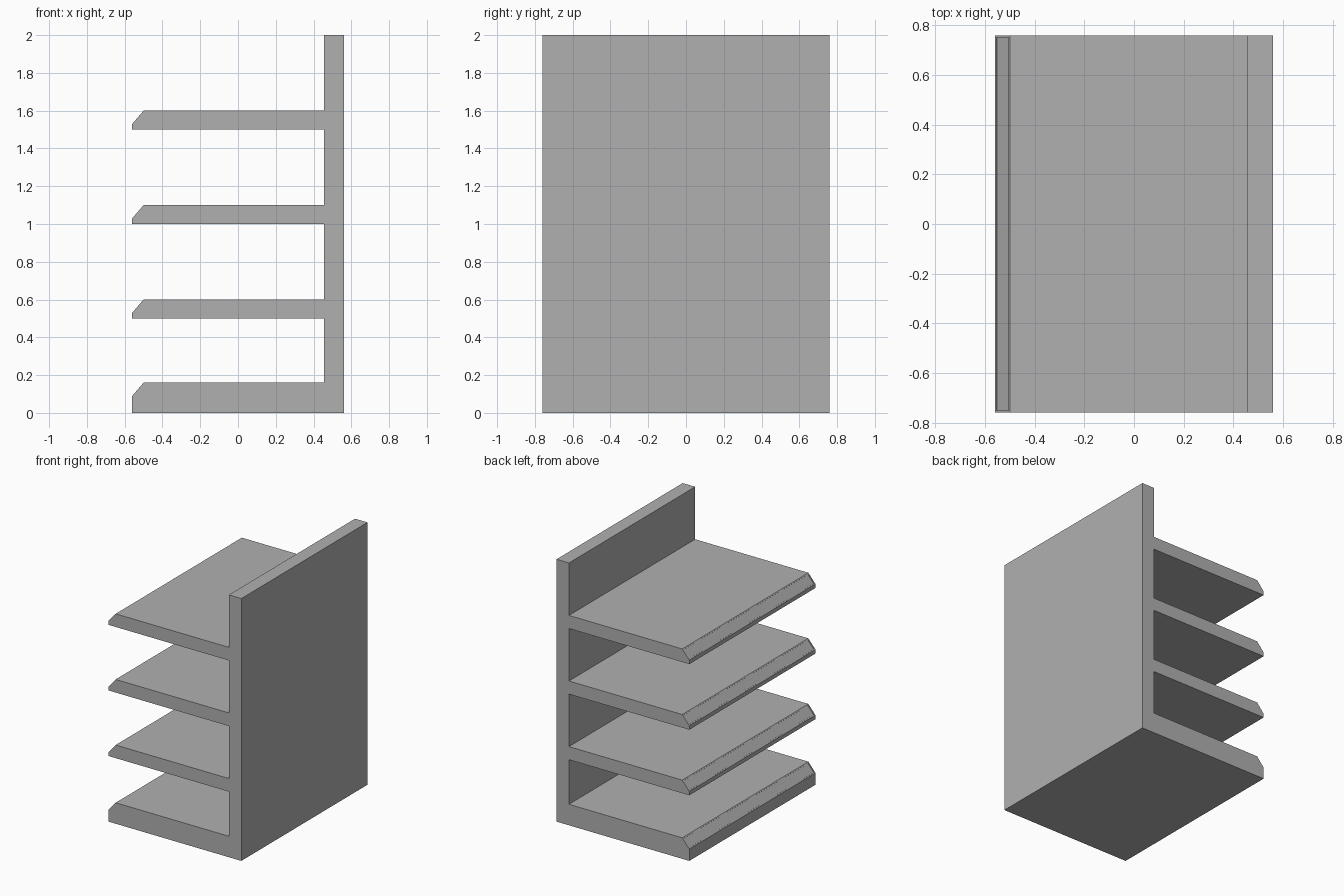
import bpy
import bmesh

if "Cube" in bpy.data.objects:
    bpy.data.objects.remove(bpy.data.objects["Cube"])

HALF_WIDTH = 0.56     # x extent
HALF_LENGTH = 0.76    # y extent
HEIGHT = 2.0
PANEL_X = 0.455       # inner face of the upright panel

# (underside, top) of each shelf; the base shelf is thicker
SHELVES = [(0.0, 0.16), (0.5, 0.6), (1.0, 1.1), (1.5, 1.6)]


def shelf_outline(bottom, top):
    """Shelf cross-section from the panel, round the bevelled nose and back."""
    return [(PANEL_X, bottom), (-HALF_WIDTH, bottom),
            (-HALF_WIDTH, top - 0.07), (-0.50, top), (PANEL_X, top)]


def extrude_profile(name, profile, half_length):
    """Extrude an xz outline along y, then sink a label strip in each nose."""
    bm = bmesh.new()
    face = bm.faces.new([bm.verts.new((x, -half_length, z)) for x, z in profile])
    result = bmesh.ops.extrude_face_region(bm, geom=[face], use_keep_orig=True)
    moved = [g for g in result["geom"] if isinstance(g, bmesh.types.BMVert)]
    bmesh.ops.translate(bm, verts=moved, vec=(0, 2 * half_length, 0))
    bmesh.ops.recalc_face_normals(bm, faces=bm.faces)
    bm.normal_update()

    # shallow recess in the sloped nose faces
    noses = [f for f in bm.faces if f.normal.x < -0.3 and f.normal.z > 0.3]
    bmesh.ops.inset_individual(bm, faces=noses, thickness=0.012)
    bmesh.ops.inset_individual(bm, faces=noses, thickness=0.0005, depth=-0.004)

    mesh = bpy.data.meshes.new(name)
    bm.to_mesh(mesh)
    bm.free()
    obj = bpy.data.objects.new(name, mesh)
    bpy.context.collection.objects.link(obj)
    return obj


# One continuous comb profile: upright panel plus four shelves
outline = [(HALF_WIDTH, HEIGHT), (HALF_WIDTH, 0.0)]
for i, (bottom, top) in enumerate(SHELVES):
    points = shelf_outline(bottom, top)
    # the base shelf underside runs straight into the panel underside
    outline += points[1:] if i == 0 else points
outline.append((PANEL_X, HEIGHT))

rack = extrude_profile("shelf_rack", outline, HALF_LENGTH)

# Dark grey paint
paint = bpy.data.materials.new("dark_grey")
paint.diffuse_color = (0.435, 0.435, 0.435, 1.0)
paint.use_nodes = True
paint.node_tree.nodes["Principled BSDF"].inputs["Base Color"].default_value = paint.diffuse_color
rack.data.materials.append(paint)
